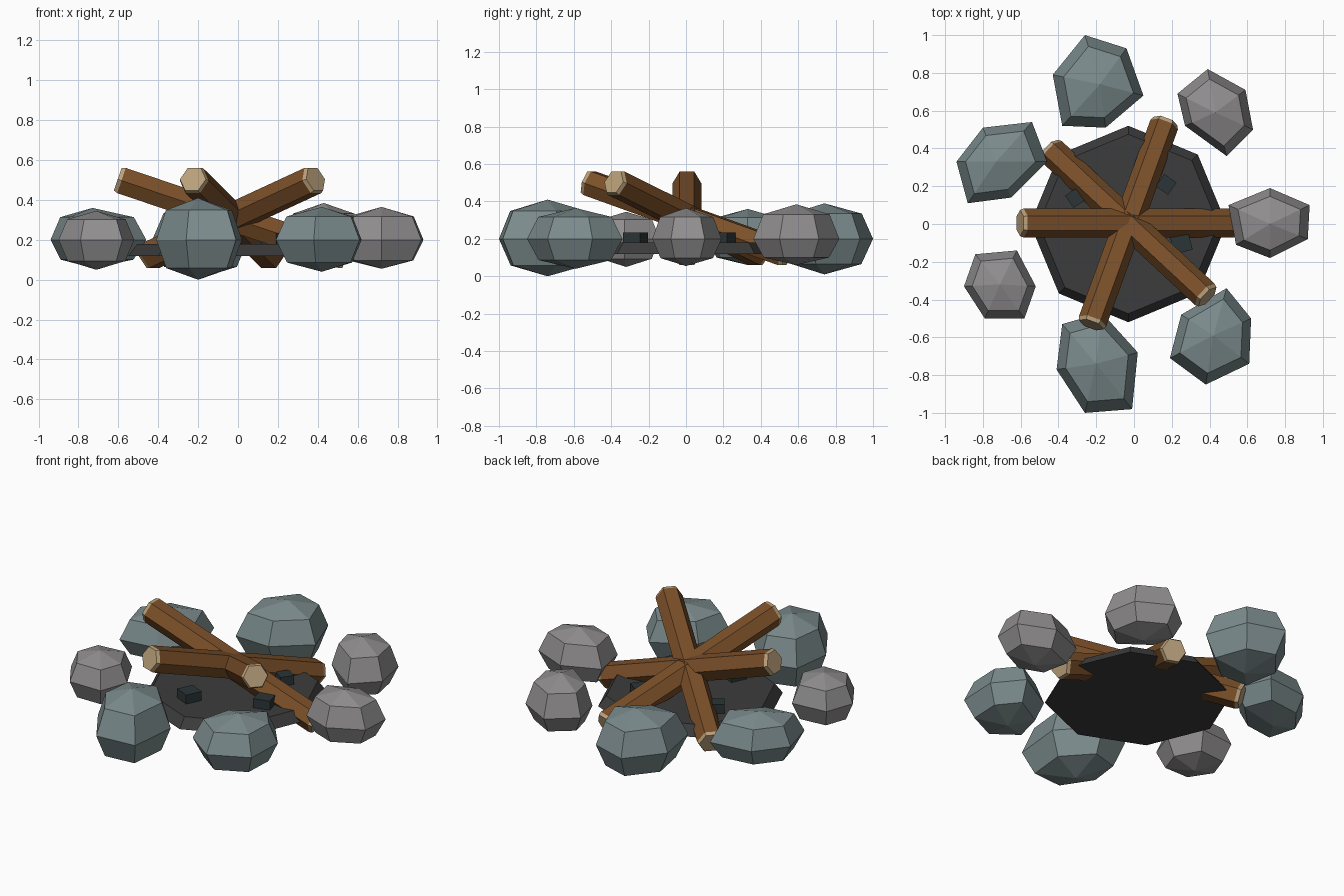
import bpy, bmesh
from math import sin, cos, radians, tau
from mathutils import Vector, Matrix

if "Cube" in bpy.data.objects:
    bpy.data.objects.remove(bpy.data.objects["Cube"])


def material(name, rgb):
    m = bpy.data.materials.new(name)
    m.diffuse_color = (*rgb, 1)
    m.use_nodes = True
    m.node_tree.nodes["Principled BSDF"].inputs["Base Color"].default_value = m.diffuse_color
    return m


BLUE_STONE = material("blue_stone", (0.20, 0.26, 0.265))
GREY_STONE = material("grey_stone", (0.28, 0.27, 0.275))
WOOD = material("wood", (0.20, 0.08, 0.022))
CUT_WOOD = material("cut_wood", (0.50, 0.36, 0.20))
ASH = material("ash", (0.045, 0.045, 0.045))
COAL = material("coal", (0.025, 0.035, 0.038))


def loft(name, rings, mat, matrix=None):
    """Skin a stack of rings; a one-point ring closes to a tip."""
    bm = bmesh.new()
    loops = [[bm.verts.new(p) for p in ring] for ring in rings]
    for a, b in zip(loops, loops[1:]):
        n = max(len(a), len(b))
        for i in range(n):
            quad = [a[i % len(a)], a[(i + 1) % len(a)],
                    b[(i + 1) % len(b)], b[i % len(b)]]
            bm.faces.new(list(dict.fromkeys(quad)))
    for end in (loops[0], loops[-1]):
        if len(end) > 2:
            bm.faces.new(end)
    bmesh.ops.recalc_face_normals(bm, faces=bm.faces)
    me = bpy.data.meshes.new(name)
    bm.to_mesh(me)
    bm.free()
    me.materials.append(mat)
    ob = bpy.data.objects.new(name, me)
    if matrix:
        ob.matrix_world = matrix
    bpy.context.collection.objects.link(ob)
    return ob


def ngon(n, r, z, start=0.0):
    return [(r * cos(start + tau * i / n), r * sin(start + tau * i / n), z)
            for i in range(n)]


# ash bed
loft("ash_bed", [ngon(8, 0.52, 0.12), ngon(8, 0.475, 0.18)], ASH,
     Matrix.Translation((-0.03, 0, 0)))

# coals lying on the ash
for i, (x, y, turn, w) in enumerate([(0.17, 0.21, 55, 0.08), (-0.31, 0.14, 35, 0.08),
                                     (0.25, -0.10, 15, 0.10), (-0.14, -0.27, 65, 0.10)]):
    loft(f"coal_{i}", [ngon(4, w * 0.7, -0.04, tau / 8), ngon(4, w * 0.7, 0.025, tau / 8)],
         COAL, Matrix.Translation((x, y, 0.21)) @ Matrix.Rotation(radians(turn), 4, 'Z'))

# three leaning hexagonal logs crossing at the middle, with pale cut ends
for i, heading in enumerate((180, 250, 317)):
    h, tilt = radians(heading), radians(18.7)
    axis = Vector((cos(h) * cos(tilt), sin(h) * cos(tilt), sin(tilt)))
    side = Vector((-sin(h), cos(h), 0))
    frame = Matrix((side, axis.cross(side), axis)).transposed().to_4x4()
    m = Matrix.Translation((-0.03, 0.005, 0.31)) @ frame
    loft(f"log_{i}", [ngon(6, 0.077, -0.585), ngon(6, 0.077, 0.585)], WOOD, m)
    for end, s in (("high", 1), ("low", -1)):
        loft(f"log_{i}_{end}_cut_end",
             [ngon(6, 0.077, s * 0.585), ngon(6, 0.069, s * 0.605)], CUT_WOOD, m)


# ring of faceted stones: top point, plan outline, bottom and top height
def stone(name, mat, tip, outline, low, high, mid=0.20):
    c = Vector(tip)
    pts = [Vector(p) for p in outline]

    def ring(scale, z):
        return [(*(c + (p - c) * scale), z) for p in pts]
    loft(name, [[(*c, low)], ring(0.76, mid + (low - mid) * 0.71), ring(1, mid),
                ring(0.77, mid + (high - mid) * 0.71), [(*c, high)]], mat)


stone("stone_right", GREY_STONE, (0.72, 0),
      [(0.72, 0.19), (0.93, 0.10), (0.92, -0.08), (0.72, -0.18), (0.54, -0.11), (0.50, 0.10)],
      0.055, 0.365)
stone("stone_back_right", GREY_STONE, (0.43, 0.59),
      [(0.39, 0.82), (0.59, 0.71), (0.63, 0.50), (0.49, 0.36), (0.27, 0.52), (0.23, 0.69)],
      0.06, 0.385)
stone("stone_back", BLUE_STONE, (-0.18, 0.74),
      [(-0.26, 1.0), (-0.04, 0.93), (0.05, 0.68), (-0.15, 0.51), (-0.38, 0.52), (-0.43, 0.79)],
      0.01, 0.39)
stone("stone_back_left", BLUE_STONE, (-0.73, 0.33),
      [(-0.54, 0.54), (-0.46, 0.33), (-0.65, 0.14), (-0.88, 0.11), (-0.94, 0.33), (-0.80, 0.51)],
      0.06, 0.36)
stone("stone_front_left", GREY_STONE, (-0.71, -0.32),
      [(-0.62, -0.14), (-0.52, -0.33), (-0.58, -0.50), (-0.79, -0.50), (-0.90, -0.33), (-0.84, -0.16)],
      0.05, 0.345)
stone("stone_front", BLUE_STONE, (-0.20, -0.74),
      [(-0.17, -0.47), (0.02, -0.68), (-0.01, -0.98), (-0.26, -1.0), (-0.41, -0.77), (-0.38, -0.53)],
      0.0, 0.41)
stone("stone_front_right", BLUE_STONE, (0.42, -0.59),
      [(0.49, -0.34), (0.62, -0.50), (0.61, -0.74), (0.38, -0.85), (0.19, -0.71), (0.25, -0.48)],
      0.04, 0.365)
